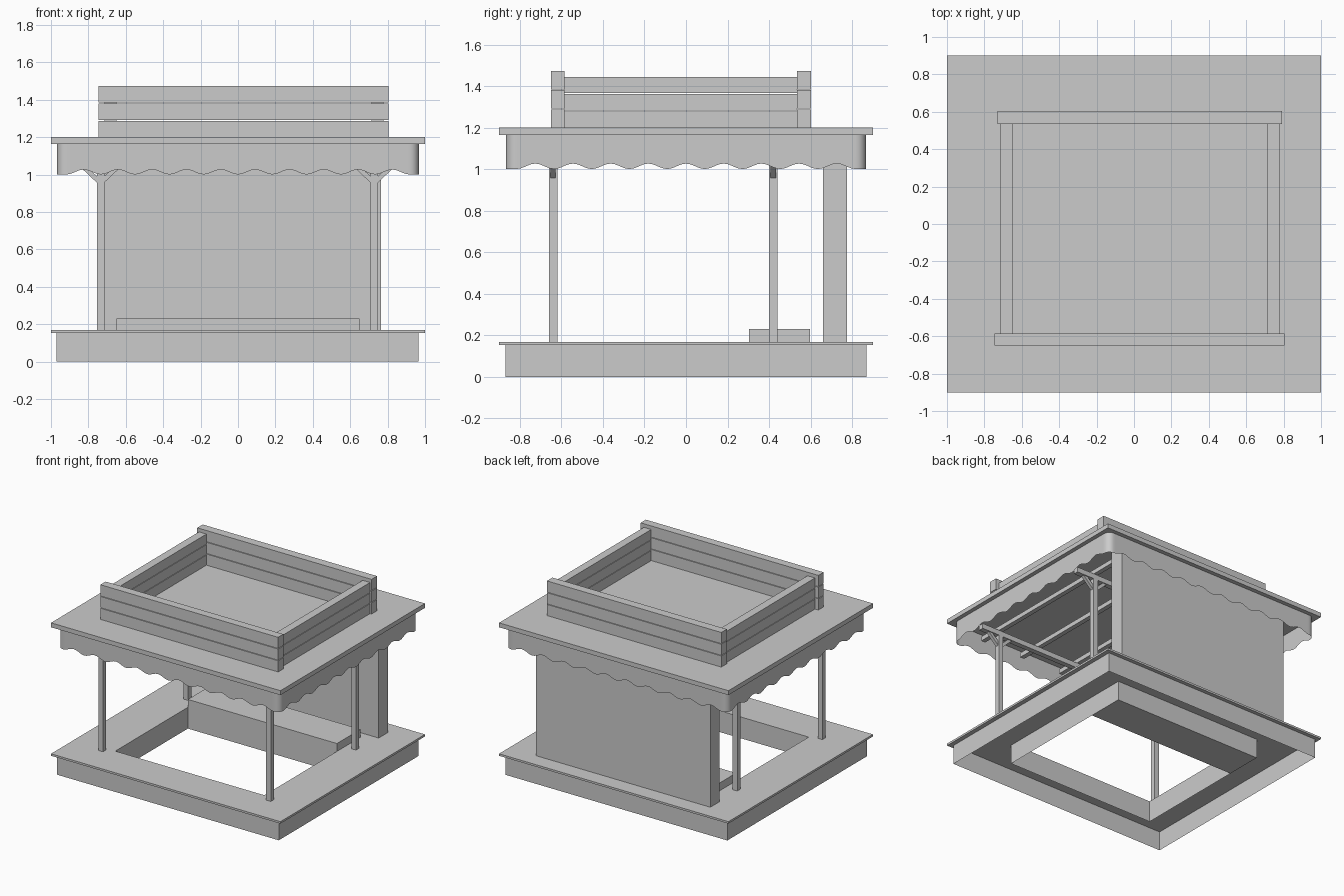
import bpy, bmesh
from math import sin, cos, pi
from mathutils import Vector

if "Cube" in bpy.data.objects:
    bpy.data.objects.remove(bpy.data.objects["Cube"])


def make(name, verts, faces):
    me = bpy.data.meshes.new(name)
    me.from_pydata(verts, [], faces)
    ob = bpy.data.objects.new(name, me)
    bpy.context.collection.objects.link(ob)
    return ob


def box(name, x0, x1, y0, y1, z0, z1):
    v = [(x, y, z) for z in (z0, z1) for x, y in ((x0, y0), (x1, y0), (x1, y1), (x0, y1))]
    f = [(3, 2, 1, 0), (4, 5, 6, 7)] + [(i, (i + 1) % 4, (i + 1) % 4 + 4, i + 4) for i in range(4)]
    return make(name, v, f)


def rect(x0, x1, y0, y1):
    return [(x0, y0), (x1, y0), (x1, y1), (x0, y1)]


def wall_loop(name, pts, z0, z1, flip=False):
    """Open sheet wall following a closed outline; z0 may vary per point."""
    n = len(pts)
    lows = z0 if isinstance(z0, list) else [z0] * n
    v = [(x, y, z) for (x, y), z in zip(pts, lows)] + [(x, y, z1) for x, y in pts]
    f = [(i, (i + 1) % n, (i + 1) % n + n, i + n) for i in range(n)]
    return make(name, v, [q[::-1] for q in f] if flip else f)


def strut(name, a, b, w):
    """Square bar between two points in an xz plane."""
    a, b = Vector(a), Vector(b)
    d = (b - a).normalized()
    s = d.cross(Vector((0, 1, 0))) * w / 2
    t = Vector((0, w / 2, 0))
    v = [p + o for p in (a, b) for o in (-s - t, s - t, s + t, t - s)]
    f = [(0, 1, 2, 3), (7, 6, 5, 4)] + [(i, i + 4, (i + 1) % 4 + 4, (i + 1) % 4) for i in range(4)]
    ob = make(name, v, f)
    bm = bmesh.new()
    bm.from_mesh(ob.data)
    bmesh.ops.recalc_face_normals(bm, faces=bm.faces)
    bm.to_mesh(ob.data)
    bm.free()


# Hollow base: outer skirt, inner liner and rim plate with an opening
outer, inner = rect(-1, 1, -.9, .9), rect(-.65, .65, -.6, .6)
wall_loop("base_skirt", rect(-.97, .965, -.87, .87), 0, .152)
wall_loop("base_liner", inner, 0, .152, flip=True)
z0, z1 = .152, .168
v = [(x, y, z) for z in (z0, z1) for loop in (outer, inner) for x, y in loop]
f = []
for i in range(4):
    j = (i + 1) % 4
    f += [(i, i + 4, j + 4, j), (i + 8, j + 8, j + 12, i + 12),
          (i, j, j + 8, i + 8), (i + 4, i + 12, j + 12, j + 4)]
make("base_rim", v, f)

# Bench and back panel
box("bench", -.65, .65, .304, .598, 0, .23)
box("back_panel", -.755, .765, .66, .775, .168, 1.165)

# Posts with Y brackets, and the beams they carry
for yn, y in (("front", -.64), ("rear", .42)):
    for xn, x in (("left", -.735), ("right", .728)):
        box(f"{yn}_{xn}_post", x - .02, x + .02, y - .02, y + .02, .168, 1.07)
        for s in (-1, 1):
            strut(f"{yn}_{xn}_bracket", (x + s * .01, y, .965), (x + s * .1, y, 1.05), .025)
    box(f"{yn}_beam", -.9, .9, y - .02, y + .02, 1.04, 1.08)
for i in range(5):
    x = -.735 + i * 1.463 / 4
    box("rafter", x - .018, x + .018, -.82, .66, 1.08, 1.115)

# Roof slab
box("roof_slab", -1, 1, -.9, .9, 1.165, 1.2)

# Scalloped valance with rounded corners
X, Y, R = .967, .867, .05
pts, lows = [], []
for k in range(4):
    a = k * pi / 2
    hx, hy, waves = (X, Y, 10) if k % 2 == 0 else (Y, X, 9)
    side = []
    for i in range(waves * 10 + 1):
        t = i / (waves * 10)
        side.append((-hx + R + t * 2 * (hx - R), -hy, 1.014 - .013 * cos(2 * pi * waves * t)))
    for i in range(1, 6):
        b = -pi / 2 + i * pi / 12
        side.append((hx - R + R * cos(b), -hy + R + R * sin(b), 1.001))
    for px, py, pz in side:
        pts.append((px * cos(a) - py * sin(a), px * sin(a) + py * cos(a)))
        lows.append(pz)
valance = wall_loop("valance", pts, lows, 1.165)
bpy.context.view_layer.objects.active = valance
valance.select_set(True)
bpy.ops.object.shade_smooth_by_angle()

# Plank parapet on the roof
for i in range(3):
    z = 1.2 + i * .0925
    box("front_plank", -.745, .805, -.65, -.585, z, z + .088)
    box("back_plank", -.73, .79, .535, .603, z, z + .088)
    z = 1.2 + i * .083
    box("left_plank", -.715, -.65, -.585, .535, z, z + .079)
    box("right_plank", .713, .777, -.585, .535, z, z + .079)
